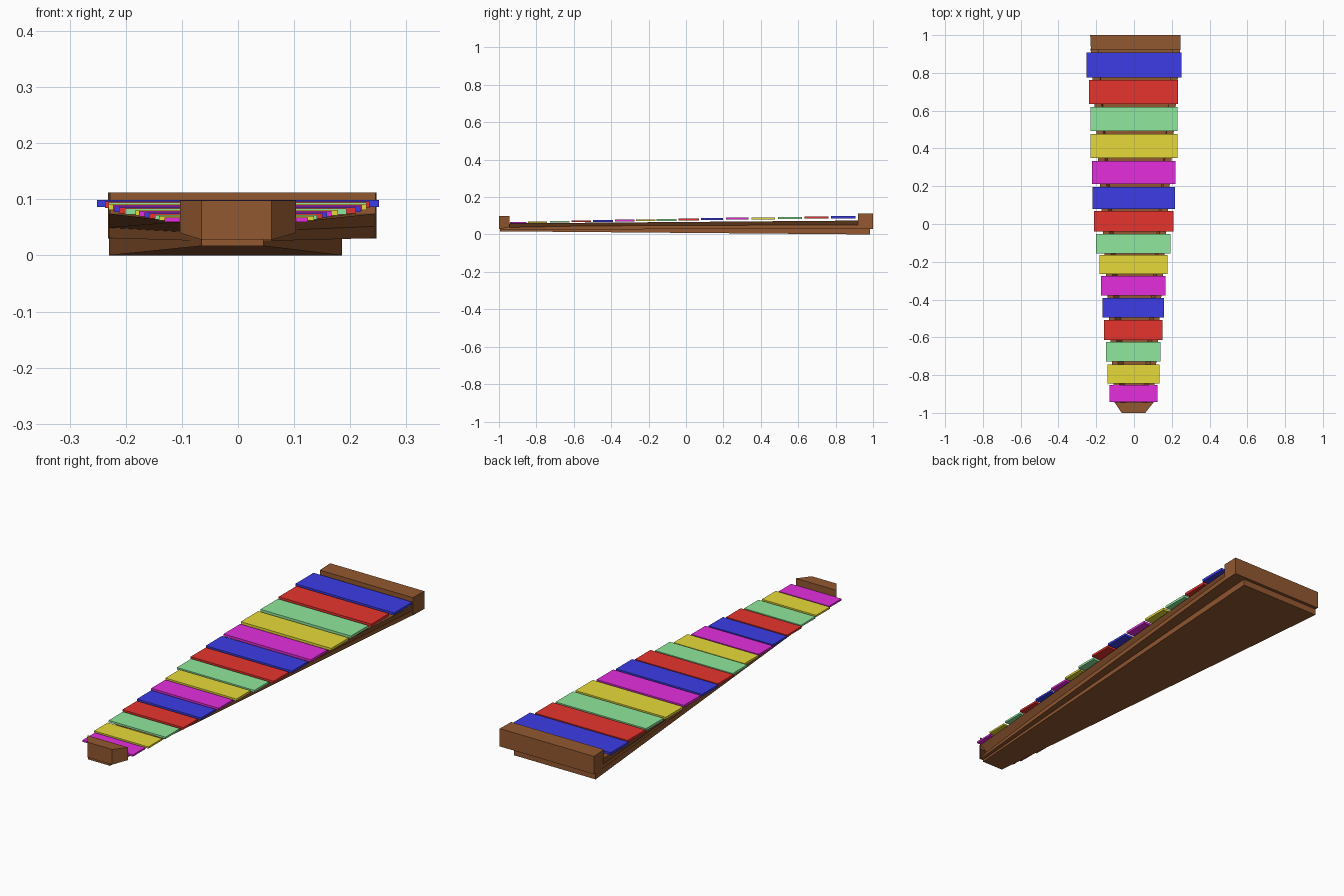
import bpy, bmesh

if "Cube" in bpy.data.objects:
    bpy.data.objects.remove(bpy.data.objects["Cube"])


def material(name, r, g, b):
    m = bpy.data.materials.new(name)
    m.diffuse_color = (r, g, b, 1)
    m.use_nodes = True
    m.node_tree.nodes["Principled BSDF"].inputs["Base Color"].default_value = m.diffuse_color
    return m


wood = material("brown wood", 0.29, 0.098, 0.03)
magenta = material("magenta", 0.78, 0.027, 0.73)
yellow = material("yellow", 0.8, 0.7, 0.04)
green = material("light green", 0.28, 0.82, 0.34)
red = material("red", 0.8, 0.034, 0.026)
blue = material("blue", 0.046, 0.046, 0.8)


def ramp(front, back):
    """Height that changes evenly from the front end to the back end."""
    return lambda y: front + (back - front) * (y + 1) / 2


def prism(name, outline, low, high, mat, top_outline=None):
    """Solid with a plan outline, sloping bottom and top, and optional flare."""
    bm = bmesh.new()
    lo = [bm.verts.new((x, y, low(y))) for x, y in outline]
    hi = [bm.verts.new((x, y, high(y))) for x, y in top_outline or outline]
    bm.faces.new(lo[::-1])
    bm.faces.new(hi)
    for i in range(len(lo)):
        j = (i + 1) % len(lo)
        bm.faces.new((lo[i], lo[j], hi[j], hi[i]))
    bmesh.ops.recalc_face_normals(bm, faces=bm.faces)
    me = bpy.data.meshes.new(name)
    bm.to_mesh(me)
    bm.free()
    me.materials.append(mat)
    ob = bpy.data.objects.new(name, me)
    bpy.context.collection.objects.link(ob)
    return ob


# Tapering base plate, set to the left at the back
prism("base_plate", [(-0.065, -0.995), (0.045, -0.995), (0.185, 0.985), (-0.23, 0.985)],
      ramp(0.017, 0.0), ramp(0.03, 0.034), wood)

# Tray body between the end blocks
prism("tray_body", [(-0.065, -0.99), (0.06, -0.99), (0.244, 0.93), (-0.23, 0.93)],
      ramp(0.026, 0.031), ramp(0.044, 0.052), wood)

# Side rails, flaring outwards from the tray
for name, front, back, s in (("left_rail", -0.102, -0.23, 1), ("right_rail", 0.102, 0.244, -1)):
    foot = [(front + s * 0.038, -0.945), (front + s * 0.07, -0.945), (back + s * 0.04, 0.93), (back, 0.93)]
    rim = [(front, -0.945), (front + s * 0.03, -0.945), (back + s * 0.04, 0.93), (back, 0.93)]
    prism(name, foot[::s], ramp(0.037, 0.05), ramp(0.059, 0.075), wood, rim[::s])

# End blocks
prism("front_block", [(-0.065, -1), (0.06, -1), (0.103, -0.945), (-0.103, -0.945)],
      lambda y: 0.028 + 0.012 * (y + 1) / 0.055, ramp(0.098, 0.098), wood)
prism("back_block", [(-0.228, 0.92), (0.245, 0.92), (0.247, 1), (-0.232, 1)],
      ramp(0.03, 0.03), ramp(0.112, 0.112), wood)

# Sound bars from back to front: far y, near y, left x, right x
bars = [
    (0.907, 0.775, -0.251, 0.251), (0.763, 0.634, -0.237, 0.234),
    (0.62, 0.493, -0.231, 0.229), (0.477, 0.35, -0.231, 0.229),
    (0.334, 0.213, -0.223, 0.221), (0.197, 0.08, -0.22, 0.218),
    (0.07, -0.041, -0.212, 0.21), (-0.052, -0.157, -0.201, 0.193),
    (-0.164, -0.266, -0.183, 0.178), (-0.276, -0.379, -0.176, 0.167),
    (-0.391, -0.496, -0.167, 0.159), (-0.507, -0.613, -0.159, 0.151),
    (-0.624, -0.728, -0.148, 0.141), (-0.744, -0.844, -0.141, 0.135),
    (-0.852, -0.942, -0.131, 0.125),
]
colours = [blue, red, green, yellow, magenta]
for i, (far, near, left, right) in enumerate(bars):
    top = 0.0985 - 0.0305 * i / 14      # bars step down towards the front
    thick = 0.012 - 0.004 * i / 14
    prism(f"sound_bar_{i + 1}", [(left, near), (right, near), (right, far), (left, far)],
          lambda y: top - thick, lambda y: top, colours[i % 5])
